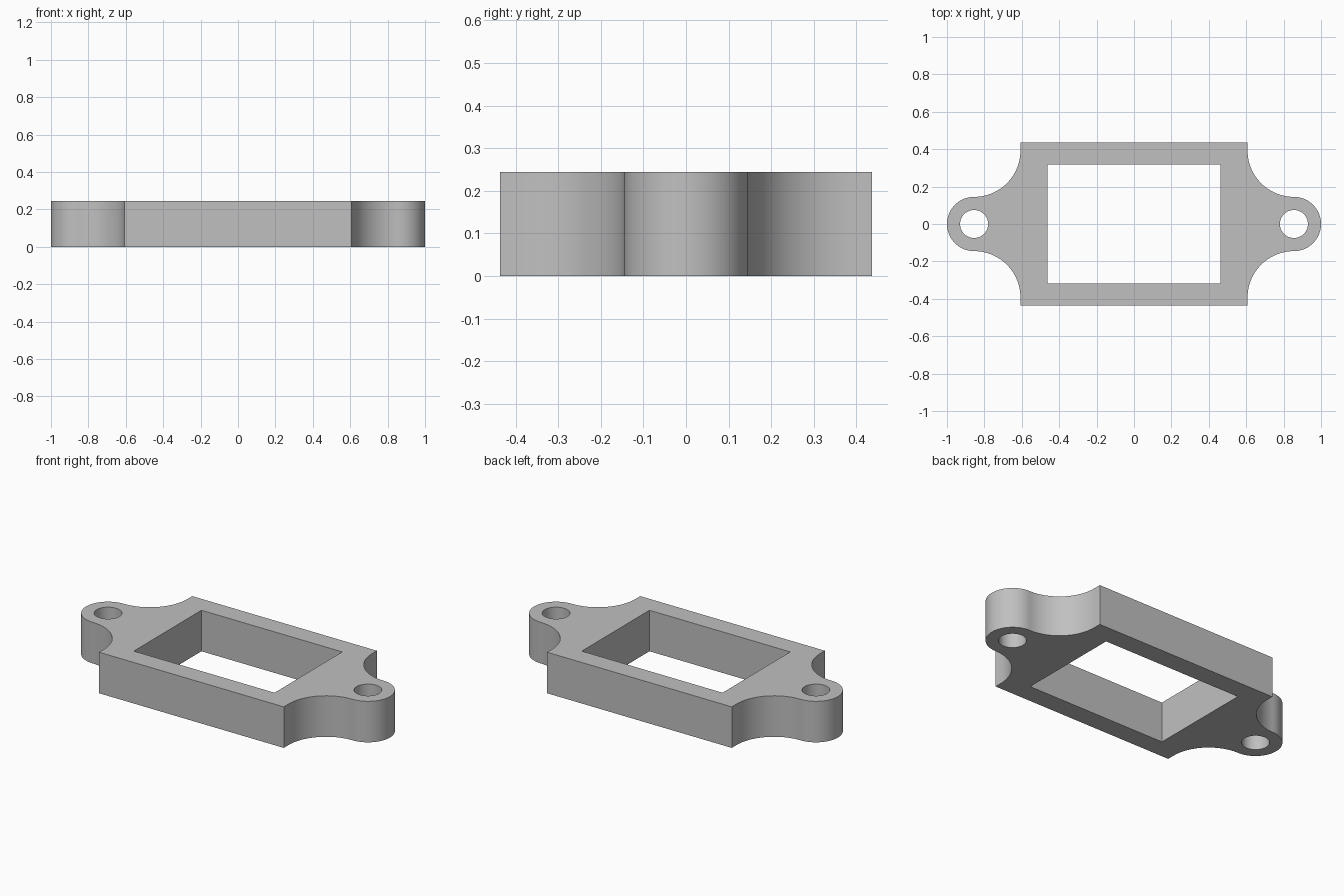
import bpy, bmesh
from math import cos, sin, pi, radians

cube = bpy.data.objects.get("Cube")
if cube:
    bpy.data.objects.remove(cube, do_unlink=True)

HEIGHT = 0.244
BODY_X, BODY_Y = 0.607, 0.437
WINDOW_X, WINDOW_Y = 0.463, 0.318
EAR_X, EAR_R, HOLE_R = 0.855, 0.145, 0.075
FILLET_R = EAR_X - BODY_X


def arc(cx, cy, r, start, end, steps):
    """Points along an arc, angles in degrees."""
    angles = [radians(start + (end - start) * i / steps) for i in range(steps + 1)]
    return [(cx + r * cos(a), cy + r * sin(a)) for a in angles]


def rotated(points):
    return [(-x, -y) for x, y in points]


# Outline of the right half: corner, concave fillet, round ear, fillet, corner
fillet_y = EAR_R + FILLET_R
half = [(BODY_X, -BODY_Y)]
half += arc(EAR_X, -fillet_y, FILLET_R, 180, 90, 24)
half += arc(EAR_X, 0, EAR_R, -90, 90, 40)[1:]
half += arc(EAR_X, fillet_y, FILLET_R, 270, 180, 24)[1:]
half += [(BODY_X, BODY_Y)]
outline = half + rotated(half)

# Rectangular window and the two screw holes
window = [(WINDOW_X, -WINDOW_Y), (WINDOW_X, WINDOW_Y)]
window += rotated(window)
hole = arc(EAR_X, 0, HOLE_R, 0, 360, 48)[:-1]

# Filled flat curve, extruded to the plate thickness
curve = bpy.data.curves.new("plate_profile", "CURVE")
curve.dimensions = "2D"
curve.fill_mode = "BOTH"
curve.extrude = HEIGHT / 2
for points in (outline, window, hole, rotated(hole)):
    spline = curve.splines.new("POLY")
    spline.points.add(len(points) - 1)
    for point, (x, y) in zip(spline.points, points):
        point.co = (x, y, 0, 1)
    spline.use_cyclic_u = True

profile = bpy.data.objects.new("plate_profile", curve)
bpy.context.collection.objects.link(profile)
depsgraph = bpy.context.evaluated_depsgraph_get()
mesh = bpy.data.meshes.new_from_object(profile.evaluated_get(depsgraph))
bpy.data.objects.remove(profile, do_unlink=True)

# Weld the caps to the walls and stand the plate on the ground
bm = bmesh.new()
bm.from_mesh(mesh)
bmesh.ops.remove_doubles(bm, verts=bm.verts, dist=0.0001)
bmesh.ops.recalc_face_normals(bm, faces=bm.faces)
bmesh.ops.translate(bm, verts=bm.verts, vec=(0, 0, HEIGHT / 2))
bm.to_mesh(mesh)
bm.free()

plate = bpy.data.objects.new("mounting_plate", mesh)
bpy.context.collection.objects.link(plate)

# Plain grey material
grey = bpy.data.materials.new("light_grey")
grey.use_nodes = True
colour = (0.53, 0.53, 0.53, 1)
grey.diffuse_color = colour
grey.node_tree.nodes["Principled BSDF"].inputs["Base Color"].default_value = colour
mesh.materials.clear()
mesh.materials.append(grey)
for face in mesh.polygons:
    face.material_index = 0

# Smooth curved walls, sharp rims
bpy.ops.object.select_all(action="DESELECT")
plate.select_set(True)
bpy.context.view_layer.objects.active = plate
bpy.ops.object.shade_smooth_by_angle(angle=radians(30))
